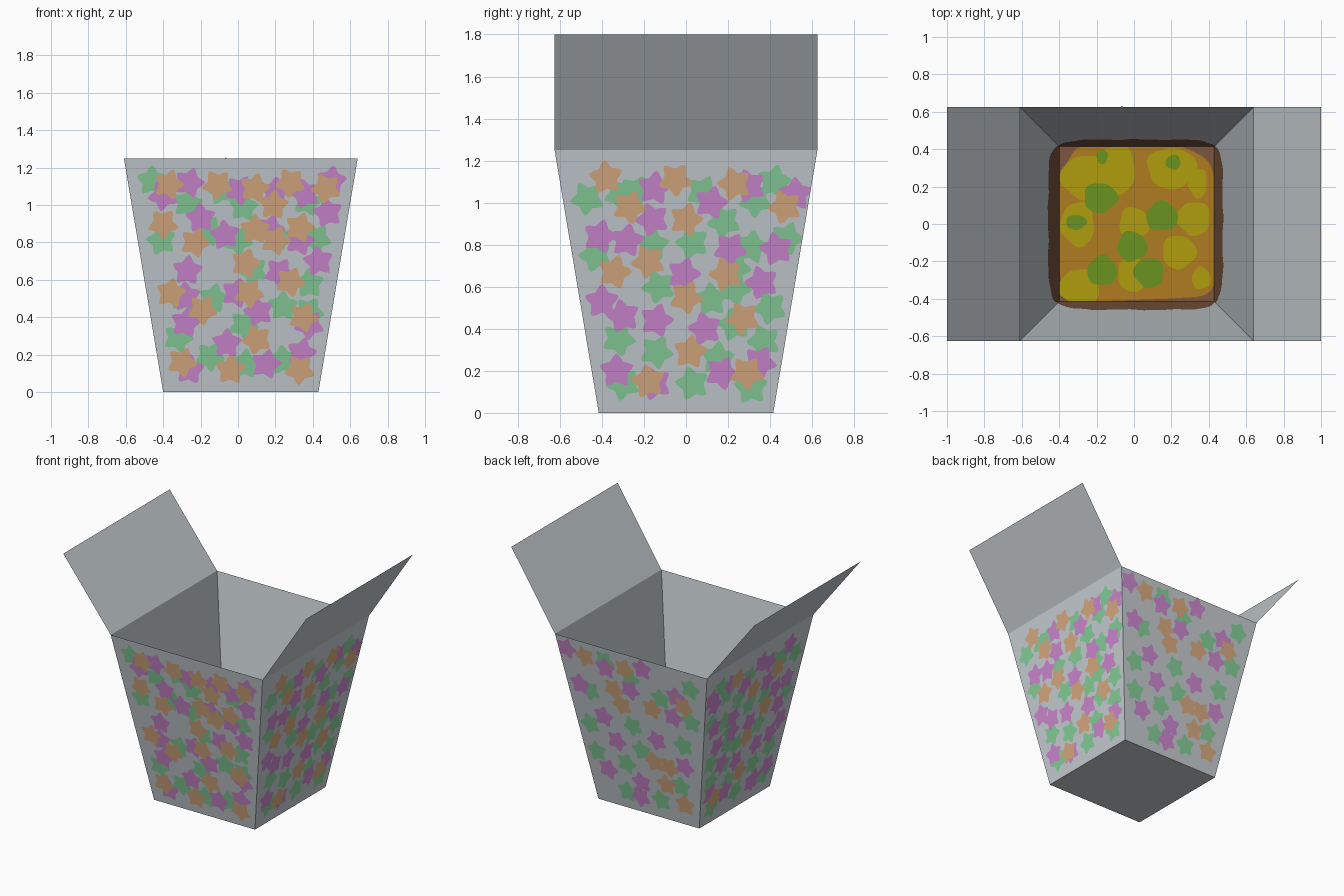
import bpy, math, random

if "Cube" in bpy.data.objects:
    bpy.data.objects.remove(bpy.data.objects["Cube"])
random.seed(4)

def mat(name, r, g, b):
    m = bpy.data.materials.new(name)
    m.diffuse_color = (r, g, b, 1)
    m.use_nodes = True
    m.node_tree.nodes["Principled BSDF"].inputs["Base Color"].default_value = m.diffuse_color
    return m

GREY = mat("grey card", .575, .62, .65)
PURPLE = mat("purple print", .62, .25, .64)
ORANGE = mat("orange print", .70, .41, .22)
GREEN = mat("green print", .24, .63, .32)
BROWN = mat("brown stain", .20, .095, .05)
SAUCE = mat("orange sauce", .43, .20, .015)
YELLOW = mat("yellow sauce", .43, .34, .004)
HERB = mat("herb green", .145, .29, .015)

CX, B, T, H = .015, .415, .625, 1.25      # box centre, half base, half rim, height
SLOPE = (T - B) / H
NL = math.hypot(1, SLOPE)

def mesh(name, verts, faces, m):
    me = bpy.data.meshes.new(name)
    me.from_pydata(verts, [], faces)
    me.materials.append(m)
    ob = bpy.data.objects.new(name, me)
    bpy.context.collection.objects.link(ob)
    return ob

def on_wall(side, u, z, off):
    """Point on wall 0 front, 1 right, 2 back, 3 left; off is along the outward normal."""
    lim = B + SLOPE * z - .001
    u = max(-lim, min(lim, u))
    d = B + SLOPE * z + off / NL
    z -= off * SLOPE / NL
    a = side * math.pi / 2
    c, s = round(math.cos(a)), round(math.sin(a))
    return (CX + c * u + s * d, s * u - c * d, z)

# Tapered open box
v = [(CX + sx * r, sy * r, z) for r, z in ((B, 0), (T, H))
     for sx, sy in ((-1, -1), (1, -1), (1, 1), (-1, 1))]
mesh("box", v, [(3, 2, 1, 0)] + [(i, (i + 1) % 4, (i + 1) % 4 + 4, i + 4) for i in range(4)], GREY)

# Two open lid flaps, the left one tilted slightly lower
for name, x0, x1, zt in (("left_flap", CX - T, -1, 1.75), ("right_flap", CX + T, 1, 1.8)):
    q = [(x0, -T, H), (x0, T, H), (x1, T, zt), (x1, -T, zt)]
    mesh(name, q, [(0, 1, 2, 3) if x0 < 0 else (3, 2, 1, 0)], GREY)

# Printed stars: (across, height) per wall and colour, seen from outside
front_purple = [(-.40, 1.05), (.01, 1.08), (-.2, .93), (.2, 1.07), (.36, 1.06), (.5, 1.13), (.48, .96),
                (-.26, 1.12), (-.07, .84), (.17, .87), (.33, .81), (-.27, .65), (.22, .64), (.43, .7),
                (-.28, .51), (-.28, .37), (-.01, .53), (.11, .43), (-.06, .26), (.15, .15),
                (.34, .21), (-.26, .12), (.38, .36)]
front_orange = [(-.37, 1.11), (-.11, 1.11), (.09, 1.09), (.19, 1.0), (.28, 1.12), (.47, 1.09), (-.4, .9),
                (-.23, .8), (.09, .87), (.33, .88), (.2, .81), (.04, .69), (.28, .59), (-.36, .53),
                (.06, .53), (-.19, .44), (.35, .4), (.1, .28), (-.3, .16), (-.04, .12), (.33, .12)]
front_green = [(-.46, 1.13), (-.27, 1.01), (-.09, 1.08), (.03, .99), (.37, 1.02), (-.41, .81), (-.15, .86),
               (0, .81), (.42, .82), (.2, .83), (.08, .65), (.38, .58), (-.29, .51), (-.13, .5),
               (.24, .46), (-.32, .29), (.03, .36), (.38, .43), (-.15, .19), (.04, .15), (.24, .17)]
right_purple = [(-.15, 1.07), (.12, 1.0), (.3, 1.08), (.52, 1.04), (-.41, .84), (-.28, .82), (-.16, .92),
                (.21, .78), (.43, .78), (-.01, .66), (.36, .62), (-.4, .53), (-.3, .46), (-.14, .44),
                (.09, .4), (-.33, .2), (.17, .19), (.35, .24), (-.15, .14)]
right_orange = [(-.38, 1.12), (-.27, .98), (-.05, 1.11), (.23, 1.09), (.47, .98), (0, .92), (-.34, .67),
                (-.18, .72), (.19, .66), (0, .55), (.27, .45), (.02, .29), (-.18, .15), (.29, .19)]
right_green = [(-.47, 1.02), (-.31, 1.04), (-.24, 1.05), (.08, 1.05), (.42, 1.1), (.18, .91), (.33, 1.01),
               (-.43, .75), (-.16, .8), (.03, .81), (.31, .79), (.48, .83), (.23, .69), (-.13, .6),
               (.12, .54), (.23, .59), (.4, .5), (-.32, .35), (-.14, .29), (.37, .34), (.23, .42),
               (-.3, .14), (.03, .14), (.15, .26), (.31, .12)]
back_purple = [(-.54, 1.16), (-.23, 1.09), (.08, 1.17), (.34, 1.02), (-.46, .9), (-.04, .97), (-.29, .69),
               (.3, .85), (-.2, .52), (.14, .62), (-.3, .27), (-.03, .24), (.35, .47), (-.05, .12)]
back_orange = [(-.39, 1.14), (-.07, 1.13), (.4, .96), (-.18, .94), (.13, .87), (-.12, .83),
               (.1, .44), (.22, .43), (.18, .28), (.32, .16)]
back_green = [(-.23, 1.15), (-.03, 1.06), (.47, 1.12), (-.38, .87), (.21, .97), (-.41, .6), (.36, .64),
              (-.38, .39), (-.14, .36), (-.16, .13), (.12, .14), (.3, .3), (-.05, .68), (.45, .85), (0, .5)]

def mirrored(spots):
    return [(-u, z) for u, z in spots]

def stars(name, side, spots, m, off):
    verts, faces = [], []
    for u, z in spots:
        if side == 0:
            u -= CX
        a0, n = random.uniform(0, 1.3), len(verts)
        verts.append(on_wall(side, u, z, off))
        for i in range(20):            # five blunt points
            r = (.084, .074, .053, .074)[i % 4]
            a = a0 + math.tau * i / 20 + (0, -.14, 0, .14)[i % 4]
            verts.append(on_wall(side, u + r * math.cos(a), z + r * math.sin(a), off))
        faces += [(n, n + 1 + i, n + 1 + (i + 1) % 20) for i in range(20)]
    mesh(name, verts, faces, m)

left_purple = mirrored(right_purple + right_orange[::2])
left_orange = mirrored(right_orange[1::2])
for color, m, off, walls in (
        ("green", GREEN, .001, (front_green, right_green, back_green, mirrored(right_green))),
        ("purple", PURPLE, .002, (front_purple, right_purple, back_purple, left_purple)),
        ("orange", ORANGE, .003, (front_orange, right_orange, back_orange, left_orange))):
    for side, wall in enumerate(("front", "right", "back", "left")):
        stars(f"{wall}_{color}_stars", side, walls[side], m, off)

# Sauce stain climbing the inner walls
for side, (wall, h) in enumerate((("front", .27), ("right", .28), ("back", .23), ("left", .36))):
    verts, N = [], 48
    for i in range(N + 1):
        t = 2 * i / N - 1
        top = h * (.12 + .88 * (1 - t ** 6)) + .012 * math.sin(11 * t + side) + .008 * math.sin(23 * t)
        for z in (.003, top):
            verts.append(on_wall(side, t * (B + SLOPE * z - .002), z, -.002))
    faces = [(2 * i, 2 * i + 1, 2 * i + 3, 2 * i + 2) for i in range(N)]
    mesh(f"{wall}_wall_stain", verts, faces, BROWN)

# Sauce on the floor: layered flat blobs (x, y, half width, half depth)
def blobs(name, spots, m, z, power=1.0, wobble=.06):
    verts, faces, N = [], [], 48
    lim = B - .003
    for x, y, rx, ry in spots:
        n, p = len(verts), random.uniform(0, 6)
        verts.append((x, y, z))
        for i in range(N):
            a = math.tau * i / N
            c, s = math.cos(a), math.sin(a)
            w = 1 + wobble * math.sin(3 * a + p) + wobble * .6 * math.sin(5 * a + 2 * p)
            px = x + rx * w * math.copysign(abs(c) ** power, c)
            py = y + ry * w * math.copysign(abs(s) ** power, s)
            verts.append((CX + max(-lim, min(lim, px - CX)), max(-lim, min(lim, py)), z))
        faces += [(n, n + 1 + i, n + 1 + (i + 1) % N) for i in range(N)]
    mesh(name, verts, faces, m)

e = B - .001
mesh("floor_stain", [(CX - e, -e, .001), (CX + e, -e, .001), (CX + e, e, .001), (CX - e, e, .001)],
     [(0, 1, 2, 3)], BROWN)
blobs("floor_sauce", [(CX, 0, .42, .42)], SAUCE, .002, .4, .03)
blobs("yellow_blobs", [(-.26, .25, .13, .12), (-.1, .29, .11, .13), (.2, .3, .13, .11), (.32, .03, .09, .09),
                       (.24, -.15, .09, .09), (0, 0, .08, .09), (-.29, -.34, .11, .1),
                       (.36, -.29, .05, .06), (-.3, 0, .09, .12), (0, -.27, .09, .09),
                       (.34, .22, .05, .08)], YELLOW, .003)
blobs("herb_blobs", [(-.18, .14, .09, .08), (-.31, .01, .055, .04), (.15, .04, .085, .08),
                     (-.01, -.12, .08, .08), (-.17, -.25, .08, .08), (.08, -.26, .08, .08),
                     (.21, .33, .04, .04), (-.17, .36, .03, .04)], HERB, .004)
